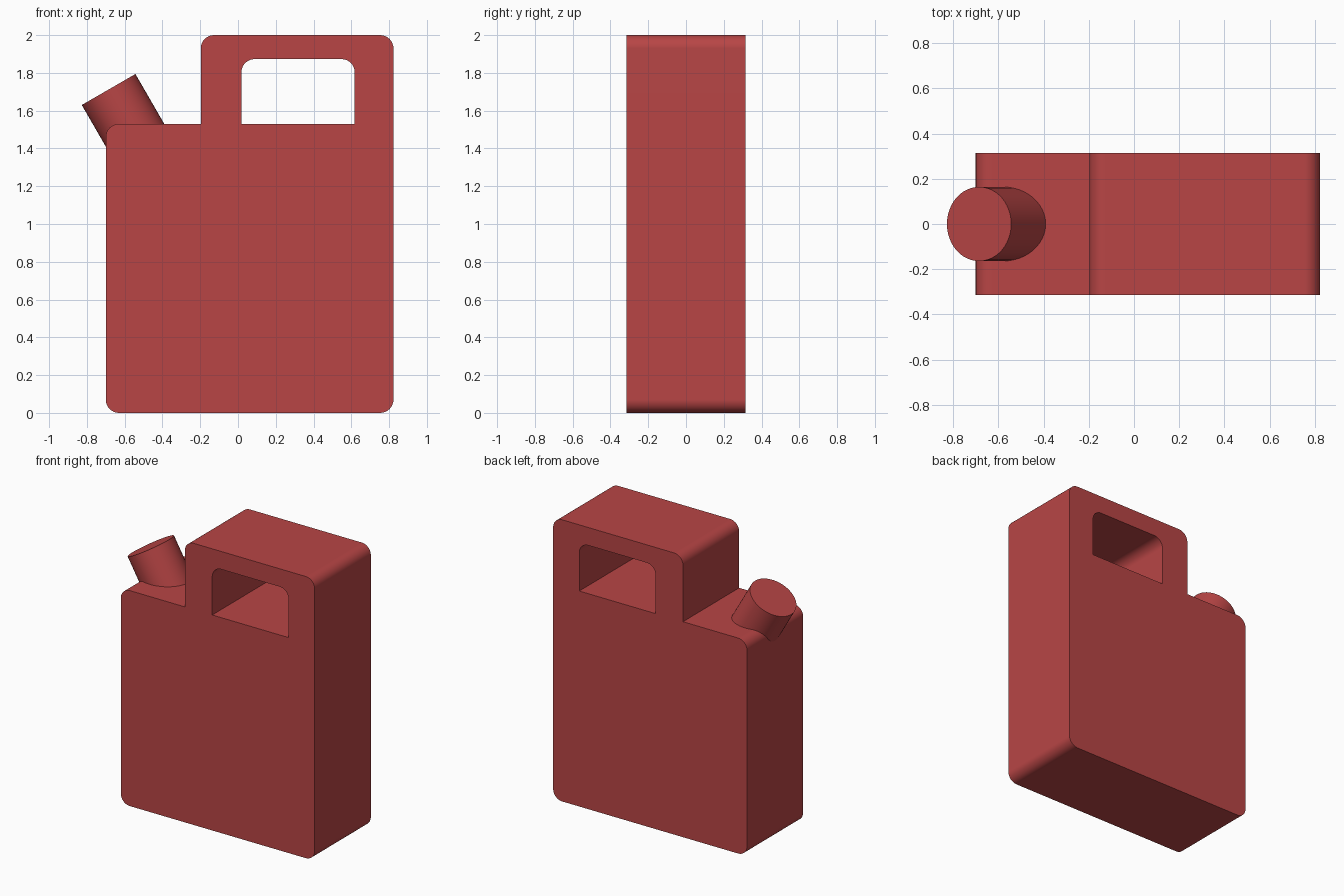
import bpy, bmesh
from math import radians, sin, cos
from mathutils import Vector

if "Cube" in bpy.data.objects:
    bpy.data.objects.remove(bpy.data.objects["Cube"])

DEPTH = 0.63
red = bpy.data.materials.new("red_plastic")
red.diffuse_color = (0.48, 0.06, 0.06, 1)
red.use_nodes = True
red.node_tree.nodes["Principled BSDF"].inputs["Base Color"].default_value = red.diffuse_color


def rounded(corners, steps=8):
    """Turn (x, z, radius) right-angle corners into an outline with filleted arcs."""
    pts = []
    for i, (x, z, r) in enumerate(corners):
        p = Vector((x, z))
        if r == 0:
            pts.append(p)
            continue
        a = (Vector(corners[i - 1][:2]) - p).normalized()
        b = (Vector(corners[(i + 1) % len(corners)][:2]) - p).normalized()
        centre = p + (a + b) * r
        for k in range(steps + 1):
            t = radians(90 * k / steps)
            pts.append(centre - b * r * cos(t) - a * r * sin(t))
    return pts


def finish(obj):
    obj.data.materials.append(red)
    bpy.ops.object.select_all(action='DESELECT')
    obj.select_set(True)
    bpy.context.view_layer.objects.active = obj
    bpy.ops.object.shade_smooth_by_angle(angle=radians(30))


def extruded(name, corners):
    """Extrude an x-z outline through the depth of the can."""
    bm = bmesh.new()
    face = bm.faces.new([bm.verts.new((p.x, -DEPTH / 2, p.y)) for p in rounded(corners)])
    new = bmesh.ops.extrude_face_region(bm, geom=[face], use_keep_orig=True)["geom"]
    bmesh.ops.translate(bm, vec=(0, DEPTH, 0),
                        verts=[v for v in new if isinstance(v, bmesh.types.BMVert)])
    bmesh.ops.recalc_face_normals(bm, faces=bm.faces)
    mesh = bpy.data.meshes.new(name)
    bm.to_mesh(mesh)
    bm.free()
    obj = bpy.data.objects.new(name, mesh)
    bpy.context.collection.objects.link(obj)
    finish(obj)
    # keep the broad faces flat beside the fillets
    mod = obj.modifiers.new("flat_faces", 'WEIGHTED_NORMAL')
    mod.keep_sharp = True
    return obj


# main tank: square only where the handle continues upward
extruded("tank", [(-0.70, 0, 0.07), (0.823, 0, 0.07),
                  (0.823, 1.53, 0), (-0.70, 1.53, 0.07)])

# handle: arch standing on the tank
extruded("handle", [(-0.197, 1.53, 0), (0.018, 1.53, 0), (0.018, 1.873, 0.07),
                    (0.618, 1.873, 0.07), (0.618, 1.53, 0), (0.823, 1.53, 0),
                    (0.823, 2.0, 0.07), (-0.197, 2.0, 0.07)])

# tilted spout, its lower end sunk into the tank
tilt, length = radians(-30), 0.5
top = Vector((-0.685, 0, 1.712))
axis = Vector((sin(tilt), 0, cos(tilt)))
bpy.ops.mesh.primitive_cylinder_add(vertices=48, radius=0.164, depth=length,
                                    location=top - axis * length / 2,
                                    rotation=(0, tilt, 0))
spout = bpy.context.object
spout.name = "spout"
finish(spout)
